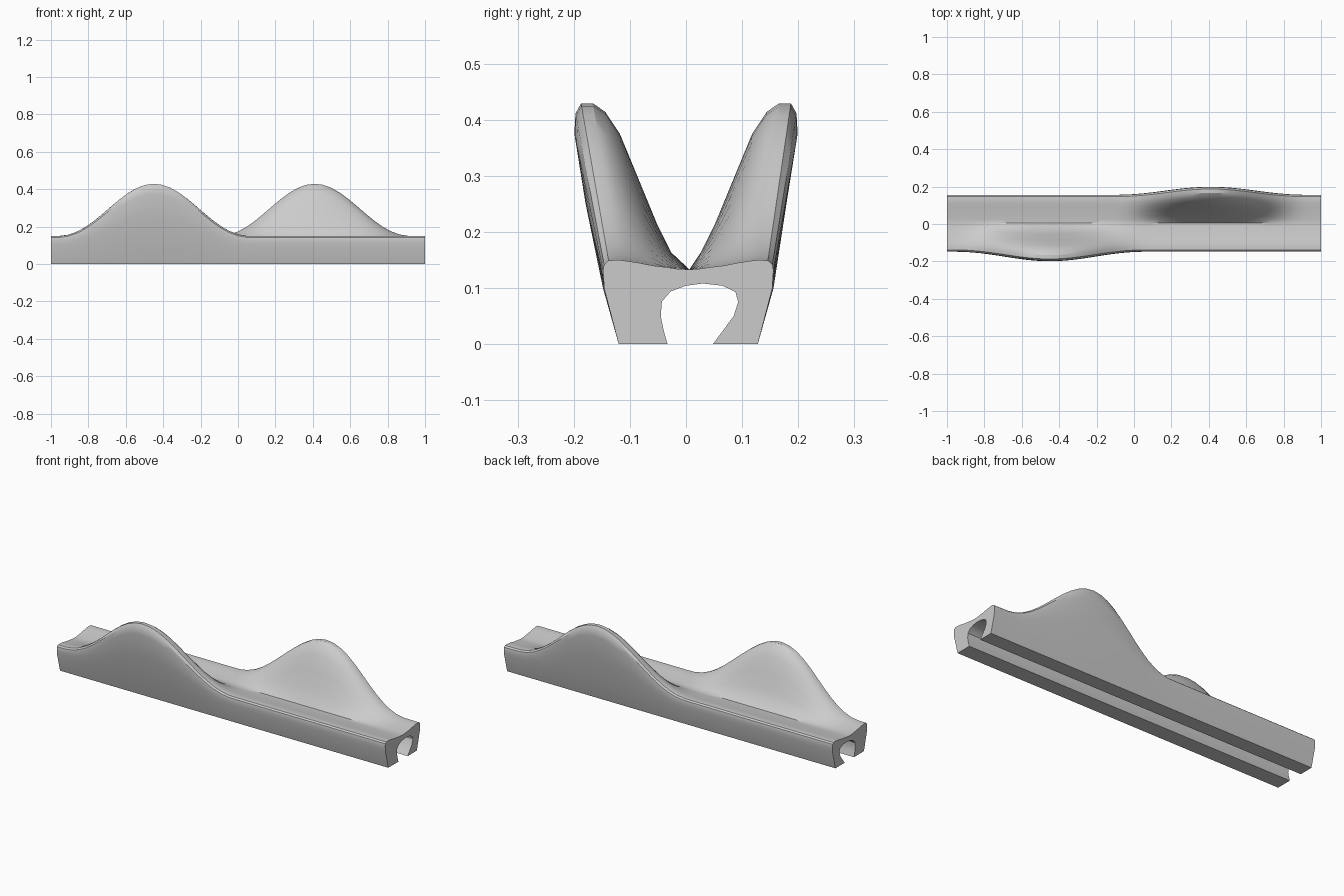
import bpy, bmesh, math

if "Cube" in bpy.data.objects:
    bpy.data.objects.remove(bpy.data.objects["Cube"])

# Left half of the section, outer foot to trough: (base y, base z, peak y, peak z)
HALF = [(-.12, 0, -.12, 0), (-.146, .10, -.148, .10), (-.147, .12, -.179, .25),
        (-.148, .131, -.199, .375), (-.146, .142, -.197, .411), (-.138, .149, -.187, .429),
        (-.12, .15, -.166, .429), (-.105, .148, -.144, .414), (-.085, .145, -.118, .375),
        (-.06, .140, -.087, .30), (-.035, .137, -.052, .215), (-.015, .134, -.026, .163)]
# Slot running along the underside
SLOT = [(.048, 0), (.085, .05), (.093, .075), (.088, .093), (.065, .104), (.03, .108),
        (0, .104), (-.027, .094), (-.043, .076), (-.045, .05), (-.04, .025), (-.033, 0)]
STATIONS = 44


def bump(x, centre):
    d = abs(x - centre) / 0.52
    return (0.5 + 0.5 * math.cos(math.pi * d)) ** 1.1 if d < 1 else 0.0


def half(weight, side):
    pts = []
    for by, bz, py, pz in HALF:
        if side > 0:  # right half is mirrored and slightly offset
            by = .008 - by
            py = -py if pz > .12 else .008 - py
        pts.append((by + (py - by) * weight, bz + (pz - bz) * weight))
    return pts


def section(x):
    left = half(bump(x, -.45), -1)
    right = half(bump(x, .41), 1)
    return left + [(.006, .133)] + right[::-1] + SLOT


# Loft the section along x
bm = bmesh.new()
rings = []
for i in range(STATIONS + 1):
    x = -1 + 2 * i / STATIONS
    rings.append([bm.verts.new((x, y, z)) for y, z in section(x)])
n = len(rings[0])
for a, b in zip(rings, rings[1:]):
    for k in range(n):
        j = (k + 1) % n
        bm.faces.new((a[k], a[j], b[j], b[k]))
bm.faces.new(rings[0])
bm.faces.new(rings[-1])
bmesh.ops.recalc_face_normals(bm, faces=bm.faces)
mesh = bpy.data.meshes.new("slotted_rail")
bm.to_mesh(mesh)
bm.free()

rail = bpy.data.objects.new("slotted_rail_with_guards", mesh)
bpy.context.collection.objects.link(rail)
bpy.context.view_layer.objects.active = rail
rail.select_set(True)
bpy.ops.object.shade_smooth_by_angle(angle=math.radians(30))
